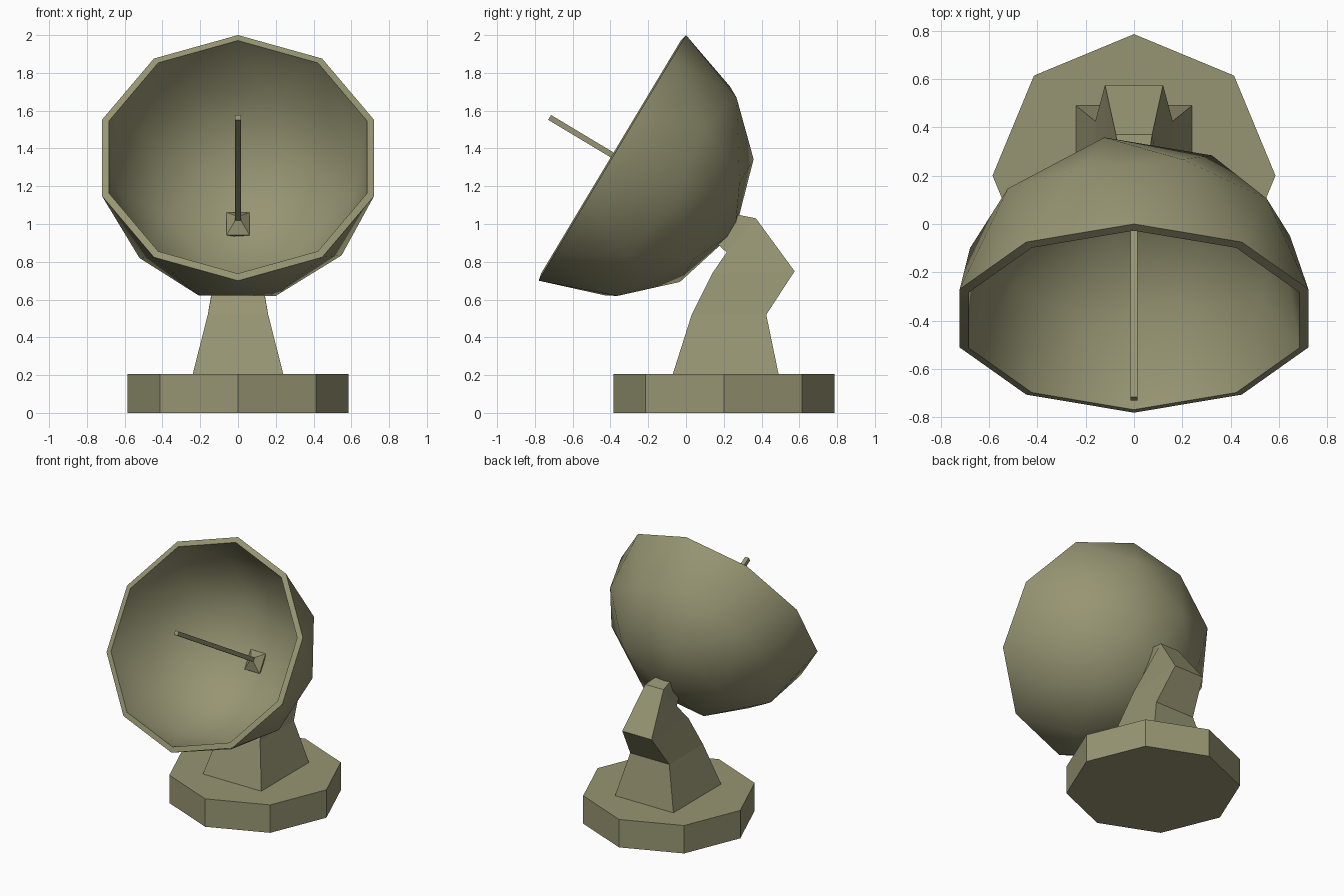
import bpy, bmesh, math
from mathutils import Matrix, Vector

if "Cube" in bpy.data.objects:
    bpy.data.objects.remove(bpy.data.objects["Cube"])

olive = bpy.data.materials.new("olive_grey")
olive.diffuse_color = (0.31, 0.30, 0.17, 1)
olive.use_nodes = True
olive.node_tree.nodes["Principled BSDF"].inputs["Base Color"].default_value = olive.diffuse_color


def make(name, bm):
    bmesh.ops.recalc_face_normals(bm, faces=bm.faces)
    me = bpy.data.meshes.new(name)
    bm.to_mesh(me)
    bm.free()
    ob = bpy.data.objects.new(name, me)
    bpy.context.collection.objects.link(ob)
    me.materials.append(olive)
    return ob


def loft(name, rings, matrix=Matrix()):
    """Closed skin through rings with equal point counts."""
    bm = bmesh.new()
    vs = [[bm.verts.new(matrix @ Vector(p)) for p in r] for r in rings]
    n = len(rings[0])
    for a, b in zip(vs, vs[1:]):
        for i in range(n):
            j = (i + 1) % n
            bm.faces.new((a[i], a[j], b[j], b[i]))
    bm.faces.new(vs[0][::-1])
    bm.faces.new(vs[-1])
    return make(name, bm)


# Octagonal foot
def octagon(z):
    return [(0.585 * math.cos(k * math.pi / 4), 0.2 + 0.585 * math.sin(k * math.pi / 4), z)
            for k in range(8)]


loft("base", [octagon(0), octagon(0.207)])


# Bent neck: half width, front point (y, z), back point (y, z)
def section(w, f, b):
    return [(-w, *f), (w, *f), (w, *b), (-w, *b)]


loft("neck", [
    section(0.24, (-0.07, 0.205), (0.49, 0.205)),
    section(0.16, (0.03, 0.52), (0.425, 0.52)),
    section(0.12, (0.14, 0.74), (0.575, 0.75)),
    section(0.075, (0.215, 0.85), (0.37, 1.03)),
    section(0.06, (0.17, 0.89), (0.27, 1.05)),
])

# Tilted dish frame: local y runs up the rim, local z points out of the dish
tilt = Matrix.Translation((0, -0.39, 1.35)) @ Matrix.Rotation(math.atan2(1.3, 0.78), 4, 'X')

# Dish: half icosphere shell
bm = bmesh.new()
bmesh.ops.create_icosphere(bm, subdivisions=2, radius=0.758)
bmesh.ops.delete(bm, geom=[v for v in bm.verts if v.co.z > 0.01], context='VERTS')
bmesh.ops.transform(bm, matrix=tilt, verts=bm.verts)
dish = make("dish", bm)
# keep the outside of the shell facing away from the dish centre
centre = tilt.translation
p = dish.data.polygons[0]
if p.normal.dot(p.center - centre) < 0:
    dish.data.flip_normals()
shell = dish.modifiers.new("shell", 'SOLIDIFY')
shell.thickness = 0.04
shell.offset = -1
bpy.context.view_layer.objects.active = dish
dish.select_set(True)
bpy.ops.object.modifier_apply(modifier="shell")
bpy.ops.object.shade_smooth_by_angle(angle=math.radians(40))


# Receiver mount and rod on the dish axis
def rect(w, h, c, z):
    return [(-w, c - h, z), (w, c - h, z), (w, c + h, z), (-w, c + h, z)]


loft("receiver_mount", [rect(0.061, 0.07, 0.005, -0.73), rect(0.061, 0.07, 0.005, -0.685),
                        rect(0.015, 0.015, 0.013, -0.64)], tilt)
loft("receiver_rod", [rect(0.015, 0.015, 0.013, -0.66), rect(0.015, 0.015, 0.013, 0.395)], tilt)
